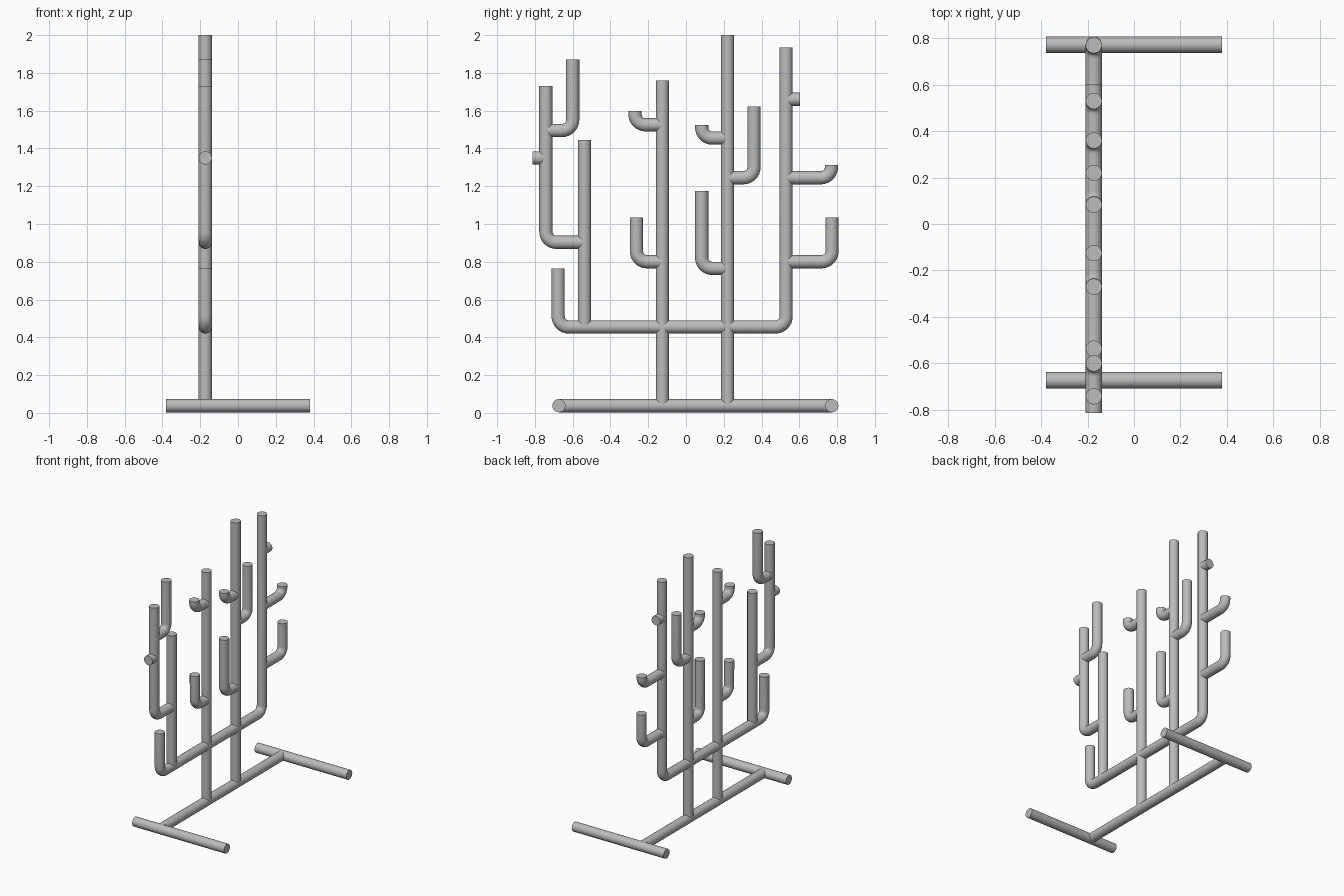
import bpy
from math import radians, pi, sin, cos
from mathutils import Vector

cube = bpy.data.objects.get("Cube")
if cube:
    bpy.data.objects.remove(cube, do_unlink=True)

R = 0.035       # tube radius
BEND = 0.056    # centre-line radius of the elbows
FRAME_X = -0.173

steel = bpy.data.materials.new("grey metal")
steel.use_nodes = True
GREY = (0.5, 0.5, 0.5, 1)
steel.diffuse_color = GREY
steel.node_tree.nodes["Principled BSDF"].inputs["Base Color"].default_value = GREY


def rounded(points, steps=8):
    """Replace each right-angled inner corner with an arc."""
    path = [points[0]]
    for before, corner, after in zip(points, points[1:], points[2:]):
        a = (before - corner).normalized() * BEND
        b = (after - corner).normalized() * BEND
        for i in range(steps + 1):
            t = i / steps * pi / 2
            path.append(corner + a * (1 - sin(t)) + b * (1 - cos(t)))
    return path + [points[-1]]


def tube(name, points):
    """Capped round tube along a path with rounded corners."""
    path = rounded([Vector(p) for p in points])
    curve = bpy.data.curves.new(name, "CURVE")
    curve.dimensions = "3D"
    curve.bevel_depth = R
    curve.bevel_resolution = 10
    curve.use_fill_caps = True
    spline = curve.splines.new("POLY")
    spline.points.add(len(path) - 1)
    for point, co in zip(spline.points, path):
        point.co = (*co, 1)
    curve.materials.append(steel)
    obj = bpy.data.objects.new(name, curve)
    bpy.context.collection.objects.link(obj)
    bpy.ops.object.select_all(action="DESELECT")
    obj.select_set(True)
    bpy.context.view_layer.objects.active = obj
    bpy.ops.object.convert(target="MESH")
    bpy.ops.object.shade_smooth_by_angle(angle=radians(40))


def frame_tube(name, *yz):
    tube(name, [(FRAME_X, y, z) for y, z in yz])


def hook(name, post_y, z, tip_y, top):
    """Side arm leaving a post and turning upwards."""
    frame_tube(name, (post_y, z), (tip_y, z), (tip_y, top))


# Floor stand
FRONT, BACK = -0.673, 0.772
for name, y in (("front_foot", FRONT), ("back_foot", BACK)):
    tube(name, [(-0.38, y, R + 0.003), (0.38, y, R + 0.003)])
frame_tube("floor_rail", (FRONT, R + 0.003), (BACK, R + 0.003))

# Upright posts and the bent cross bar
P1, P2, P3, P4, P5 = -0.742, -0.537, -0.125, 0.22, 0.53
frame_tube("cross_bar", (-0.677, 0.765), (-0.677, 0.455), (P5, 0.455), (P5, 1.935))
frame_tube("short_post", (P2, 0.455), (P2, 1.445))
frame_tube("middle_post", (P3, 0.04), (P3, 1.76))
frame_tube("tall_post", (P4, 0.04), (P4, 2.0))

# Hooks
hook("front_branch", P2, 0.903, P1, 1.73)
hook("front_upper_hook", P1, 1.495, -0.6, 1.87)
hook("middle_lower_hook", P3, 0.8, -0.262, 1.035)
hook("middle_upper_hook", P3, 1.525, -0.27, 1.597)
hook("tall_lower_hook", P4, 0.765, 0.083, 1.175)
hook("tall_upper_hook", P4, 1.455, 0.083, 1.525)
hook("tall_back_hook", P4, 1.245, 0.36, 1.622)
hook("back_lower_hook", P5, 0.8, 0.773, 1.035)
hook("back_upper_hook", P5, 1.245, 0.77, 1.313)

# Straight pegs
frame_tube("front_peg", (P1, 1.35), (-0.813, 1.35))
frame_tube("back_peg", (P5, 1.66), (0.603, 1.66))
